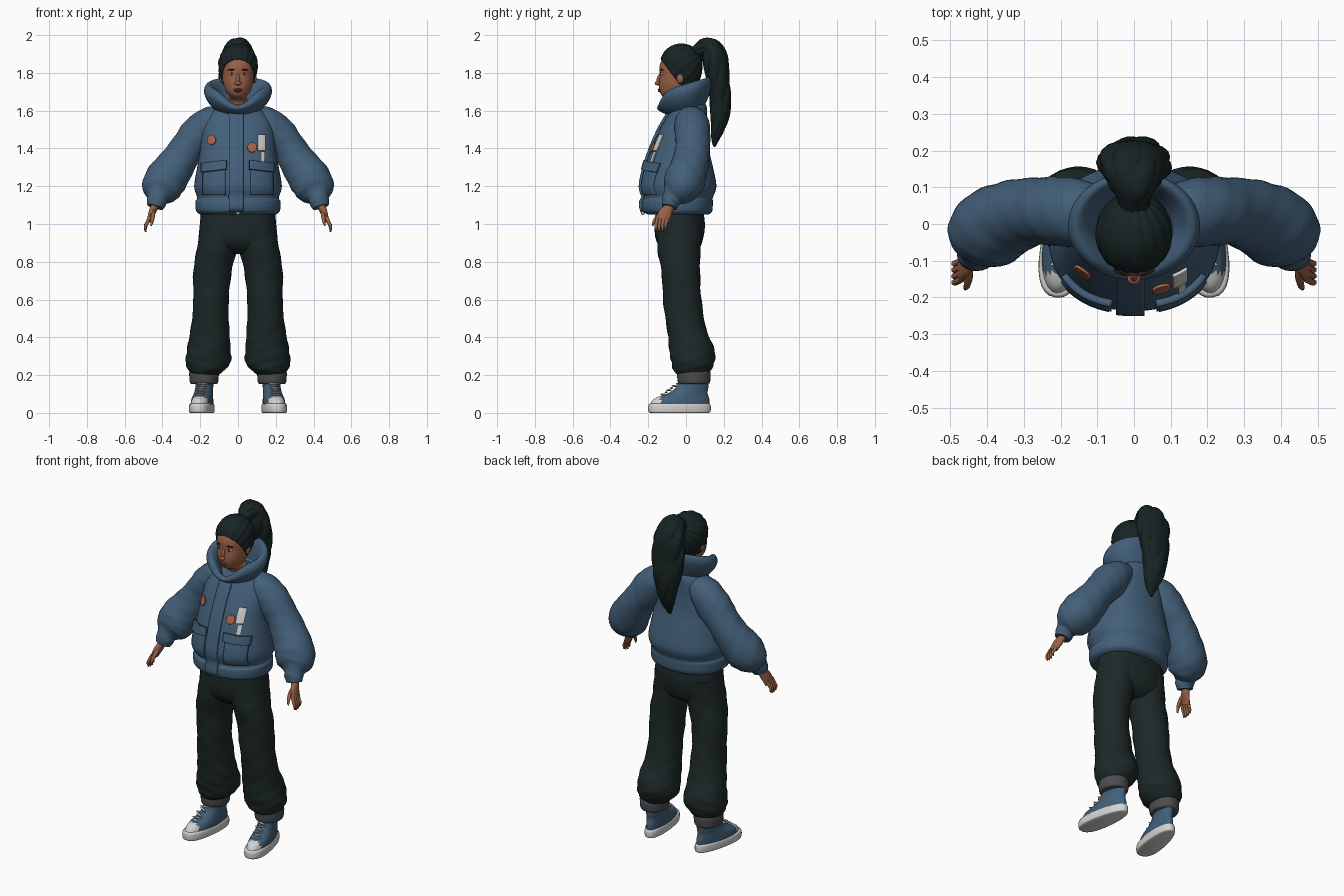
import bpy, bmesh
from math import sin, cos, pi, radians, copysign
from mathutils import Vector, Matrix, Euler

cube = bpy.data.objects.get("Cube")
if cube:
    bpy.data.objects.remove(cube)


def material(name, color):
    mat = bpy.data.materials.new(name)
    mat.use_nodes = True
    mat.diffuse_color = (*color, 1)
    mat.node_tree.nodes["Principled BSDF"].inputs["Base Color"].default_value = (*color, 1)
    return mat


BLUE = material("denim blue", (.055, .115, .19))
PANTS = material("dark green cloth", (.012, .021, .021))
HAIR = material("black green hair", (.009, .017, .017))
SKIN = material("brown skin", (.32, .12, .062))
WHITE = material("off white", (.65, .65, .64))
GREY = material("grey cuff", (.075, .075, .08))
ORANGE = material("orange patch", (.4, .13, .06))
LIPS = material("dark lips", (.2, .06, .04))
made = []


def finish(name, bm, mats, paint=None, mirror=False, thickness=0):
    bmesh.ops.recalc_face_normals(bm, faces=bm.faces)
    for face in bm.faces:
        face.material_index = paint(face.calc_center_median()) if paint else 0
    mesh = bpy.data.meshes.new(name)
    bm.to_mesh(mesh)
    bm.free()
    obj = bpy.data.objects.new(name, mesh)
    bpy.context.collection.objects.link(obj)
    for mat in mats:
        mesh.materials.append(mat)
    if thickness:
        solid = obj.modifiers.new("Thickness", 'SOLIDIFY')
        solid.thickness, solid.offset = thickness, 0
    if mirror:
        obj.modifiers.new("Mirror", 'MIRROR').use_mirror_merge = False
    made.append(obj)
    return obj


def spline(rows, t):
    """Smooth interpolation between rows of numbers."""
    last = len(rows) - 1
    i = min(int(t), last - 1)
    f = t - i
    quad = [rows[min(max(i + k, 0), last)] for k in (-1, 0, 1, 2)]
    return [b + f / 2 * (c - a + f * (2 * a - 5 * b + 4 * c - d + f * (3 * (b - c) + d - a)))
            for a, b, c, d in zip(*quad)]


def frame(rows, t, upright):
    x, y, z, rx, ry = spline(rows, t)
    u, v = Vector((1, 0, 0)), Vector((0, 1, 0))
    if not upright:
        ahead = Vector(spline(rows, min(t + .05, len(rows) - 1))[:3])
        along = (ahead - Vector(spline(rows, max(t - .05, 0))[:3])).normalized()
        u = (u - along * along.x).normalized()
        v = along.cross(u)
    return Vector((x, y, z)), u, v, max(rx, .001), max(ry, .001)


def loft(name, rows, mats, upright=True, sides=32, steps=5, power=2, lump=0,
         shape=None, **extra):
    """Skin oval rings (x, y, z, rx, ry) laid flat or square to their path."""
    bm = bmesh.new()
    rings = []
    for s in range((len(rows) - 1) * steps + 1):
        t = s / steps
        mid, u, v, rx, ry = frame(rows, t, upright)
        ring = []
        for k in range(sides):
            a = 2 * pi * k / sides
            c, d = cos(a), sin(a)
            swell = 1 + lump * sin(3 * a + 2 * t) * sin(5 * t + a)
            p = mid + u * rx * swell * copysign(abs(c) ** (2 / power), c) \
                + v * ry * swell * copysign(abs(d) ** (2 / power), d)
            ring.append(bm.verts.new(shape(p, a, t) if shape else p))
        rings.append(ring)
    for low, high in zip(rings, rings[1:]):
        for k in range(sides):
            n = (k + 1) % sides
            bm.faces.new((low[k], low[n], high[n], high[k]))
    bm.faces.new(rings[0])
    bm.faces.new(rings[-1])
    return finish(name, bm, mats, **extra)


def blob(name, mat, center, radii, turn=(0, 0, 0), place=Matrix(), **extra):
    bm = bmesh.new()
    bmesh.ops.create_uvsphere(bm, u_segments=16, v_segments=10, radius=1)
    bm.transform(place @ Matrix.LocRotScale(Vector(center), Euler(turn), Vector(radii)))
    return finish(name, bm, [mat], **extra)


# Jacket body and its hem
torso = [(0, -.04, 1.05, .2, .16), (0, -.046, 1.07, .222, .185), (0, -.046, 1.12, .225, .188),
         (0, -.04, 1.14, .216, .182), (0, -.038, 1.2, .232, .199), (0, -.037, 1.3, .216, .18),
         (0, -.032, 1.4, .2, .152), (0, -.015, 1.5, .19, .125), (0, .005, 1.57, .165, .105),
         (0, .02, 1.62, .12, .09), (0, .02, 1.65, .09, .07)]
POWER = 2.2
loft("jacket_body", torso, [BLUE], sides=48, power=POWER)


def front(x, z):
    """Depth of the jacket front at a given place."""
    low, high = 0, len(torso) - 1
    for _ in range(20):
        t = (low + high) / 2
        low, high = (t, high) if spline(torso, t)[2] < z else (low, t)
    _, y, _, rx, ry = spline(torso, t)
    return y - ry * max(0, 1 - abs(x / rx) ** POWER) ** (1 / POWER)


def drape(name, mat, x, z, half_w, half_h, lift=.004, slope=0, disc=False, cells=10, **extra):
    """A plate that follows the jacket front."""
    bm = bmesh.new()
    bmesh.ops.create_grid(bm, x_segments=cells, y_segments=cells * 2, size=1)
    for v in bm.verts:
        p, q = v.co.x, v.co.y
        if disc:
            p, q = p * (1 - q * q / 2) ** .5, q * (1 - p * p / 2) ** .5
        px, pz = x + p * half_w, z + q * half_h + slope * p
        v.co = (px, front(px, pz) - lift, pz)
    return finish(name, bm, [mat], **extra)


drape("zip_placket", BLUE, -.01, 1.33, .038, .265, lift=.006, thickness=.016)
drape("pocket_flaps", BLUE, .125, 1.305, .065, .024, lift=.014, slope=-.008,
      thickness=.02, mirror=True)
drape("pockets", BLUE, .125, 1.22, .058, .065, lift=.003, thickness=.012, mirror=True)
drape("right_round_patch", ORANGE, -.14, 1.445, .022, .025, disc=True, thickness=.008)
drape("left_round_patch", ORANGE, .075, 1.405, .025, .025, disc=True, thickness=.008)
drape("upper_white_patch", WHITE, .125, 1.43, .019, .042, thickness=.008)
drape("lower_white_patch", WHITE, .13, 1.355, .01, .028, thickness=.008)
blob("zip_pull", WHITE, (0, -.228, 1.066), (.012, .012, .018))


# Tall collar, lower and notched at the front
def collar_shape(p, a, t):
    p.z += .3 * p.y - .07 * max(0, -sin(a)) ** 6 * min(1, t / 3)
    return p


loft("collar", [(0, .01, 1.6, .12, .09), (0, 0, 1.65, .16, .125), (0, -.005, 1.7, .18, .146),
                (0, -.005, 1.735, .17, .143), (0, -.005, 1.738, .146, .125),
                (0, 0, 1.7, .115, .105), (0, .005, 1.63, .09, .085)],
     [BLUE], sides=48, shape=collar_shape)

# Puffed sleeves with gathered cuffs
loft("sleeves", [(.09, .025, 1.57, .06, .07), (.15, .03, 1.535, .088, .09),
                 (.21, .035, 1.47, .1, .095), (.27, .035, 1.4, .092, .09),
                 (.33, .02, 1.31, .1, .1), (.385, -.008, 1.23, .112, .108),
                 (.412, -.042, 1.175, .1, .09), (.425, -.07, 1.14, .058, .056),
                 (.43, -.08, 1.12, .053, .05), (.438, -.088, 1.09, .044, .04)],
     [BLUE], upright=False, lump=.03, mirror=True)

# Hands
loft("palms", [(.43, -.08, 1.12, .022, .026), (.445, -.092, 1.085, .02, .027),
               (.458, -.11, 1.055, .017, .036), (.47, -.124, 1.02, .012, .036)],
     [SKIN], upright=False, sides=16, mirror=True)
for j, finger in enumerate(("little", "ring", "middle", "index")):
    y = -.098 - .017 * j
    drop = (.012, .002, 0, .006)[j]
    loft(finger + "_fingers", [(.468, y, 1.035, .01, .01), (.482, y - .008, 1.005, .009, .009),
                               (.49, y - .01, .98 + drop, .008, .008),
                               (.488, y - .008, .957 + drop, .004, .004)],
         [SKIN], upright=False, sides=10, mirror=True)
loft("thumbs", [(.45, -.11, 1.075, .012, .014), (.45, -.145, 1.045, .011, .011),
                (.455, -.168, 1.015, .009, .009), (.46, -.177, .99, .004, .004)],
     [SKIN], upright=False, sides=10, mirror=True)

# Baggy trousers with turned-up cuffs
loft("trouser_hips", [(0, -.035, 1.12, .19, .12), (0, -.033, 1.0, .202, .133),
                      (0, -.035, .92, .205, .125), (0, -.03, .87, .17, .1),
                      (0, -.025, .84, .06, .06)], [PANTS], power=2.3)
loft("trouser_legs", [(.1, -.03, 1.0, .095, .12), (.11, -.038, .88, .108, .113),
                      (.135, -.028, .75, .1, .104), (.143, -.02, .6, .095, .1),
                      (.148, .002, .45, .1, .105), (.154, .028, .35, .115, .117),
                      (.157, .037, .28, .12, .118), (.166, .033, .23, .1, .102),
                      (.176, .035, .2, .07, .076)], [PANTS], lump=.035, mirror=True)
loft("trouser_cuffs", [(.18, .042, .222, .07, .08), (.18, .042, .212, .078, .088),
                       (.18, .042, .18, .077, .088), (.18, .042, .158, .073, .083),
                       (.18, .042, .152, .06, .07)], [GREY], mirror=True)

# Shoes, toes turned out
ankle = Matrix.Translation((.178, .03, 0)) @ Matrix.Rotation(radians(9), 4, 'Z')


def shoe_shape(p, a, t):
    p.x *= 1 - .9 * p.y
    return ankle @ p


loft("shoe_soles", [(0, -.065, 0, .05, .155), (0, -.065, .006, .056, .166),
                    (0, -.065, .03, .057, .168), (0, -.065, .046, .054, .164),
                    (0, -.065, .05, .045, .15)],
     [WHITE], power=2.4, shape=shoe_shape, mirror=True)
loft("shoe_uppers", [(0, -.065, .04, .053, .16), (0, -.053, .075, .051, .147),
                     (0, -.018, .107, .047, .103), (0, .005, .14, .046, .085),
                     (0, .012, .18, .046, .078)],
     [BLUE, WHITE], shape=shoe_shape, mirror=True,
     paint=lambda c: int(c.y < -.135 and c.z < .09))
for k in range(6):
    f = k / 5
    blob("lace_%d" % k, WHITE, (0, -.152 + .075 * f, .098 + .056 * f), (.03, .006, .005),
         turn=(0, 0, .35 * (-1) ** k), place=ankle, mirror=True)

# Head and face
loft("head", [(0, 0, 1.58, .05, .055), (0, -.01, 1.65, .052, .06), (0, -.055, 1.675, .045, .068),
              (0, -.053, 1.7, .064, .085), (0, -.05, 1.74, .078, .093), (0, -.04, 1.79, .085, .099),
              (0, -.035, 1.84, .087, .104), (0, -.03, 1.89, .075, .085),
              (0, -.03, 1.92, .045, .05)], [SKIN], power=2.1)
blob("nose_bridge", SKIN, (0, -.142, 1.768), (.01, .013, .03), turn=(-.25, 0, 0))
blob("nose_tip", SKIN, (0, -.149, 1.745), (.018, .017, .011))
blob("upper_lip", LIPS, (0, -.139, 1.712), (.024, .011, .005))
blob("lower_lip", LIPS, (0, -.137, 1.703), (.021, .012, .006))
blob("ears", SKIN, (.088, -.03, 1.775), (.01, .019, .03), mirror=True)
blob("eyes", WHITE, (.035, -.127, 1.795), (.015, .009, .007), turn=(0, 0, .3), mirror=True)
blob("irises", HAIR, (.034, -.133, 1.795), (.007, .005, .007), mirror=True)
blob("eyebrows", HAIR, (.037, -.13, 1.816), (.021, .008, .004), turn=(0, .1, .35), mirror=True)

# Hair pulled back in ridges towards the tie
bm = bmesh.new()
bmesh.ops.create_uvsphere(bm, u_segments=96, v_segments=40, radius=1)
bm.transform(Matrix.Rotation(radians(-60), 4, 'X'))
for v in bm.verts:
    local = Matrix.Rotation(radians(60), 3, 'X') @ v.co
    ridge = 1 + .018 * sin(16 * Vector((local.x, local.y, 0)).to_2d().angle_signed(Vector((1, 0)), 0))
    depth = .105 if v.co.z > 0 else .157
    v.co = Vector((v.co.x * .1, v.co.y * .108, v.co.z * depth)) * ridge + Vector((0, -.025, 1.845))
bmesh.ops.bisect_plane(bm, geom=bm.verts[:] + bm.edges[:] + bm.faces[:],
                       plane_co=(0, -.13, 1.872), plane_no=(0, -.135, -.1), clear_outer=True)
finish("hair_cap", bm, [HAIR], thickness=.008)

# Ponytail of twisted locks round a core
tail = [(0, .035, 1.885, .04, .035), (0, .075, 1.925, .042, .038), (0, .125, 1.93, .075, .055),
        (0, .158, 1.86, .092, .066), (0, .17, 1.75, .09, .06), (0, .182, 1.65, .08, .054),
        (.005, .175, 1.54, .058, .042), (.008, .157, 1.46, .03, .025), (0, .15, 1.41, .005, .005)]
loft("ponytail_core", tail, [HAIR], upright=False, sides=20)
LOCKS = 7
for i in range(LOCKS):
    rows = []
    for s in range(17):
        t = s / 2
        mid, u, v, rx, ry = frame(tail, t, False)
        a = 2 * pi * i / LOCKS + .35 * t
        fat = .5 + .09 * sin(2.6 * t + 2 * i)
        mid = mid + u * rx * .55 * cos(a) + v * ry * .55 * sin(a)
        rows.append((*mid, rx * fat, ry * fat))
    loft("ponytail_lock_%d" % i, rows, [HAIR], upright=False, sides=14, steps=3)

# Smooth shading with crisp edges kept
bpy.ops.object.select_all(action='DESELECT')
for obj in made:
    obj.select_set(True)
bpy.context.view_layer.objects.active = made[0]
bpy.ops.object.shade_smooth_by_angle(angle=radians(50))
